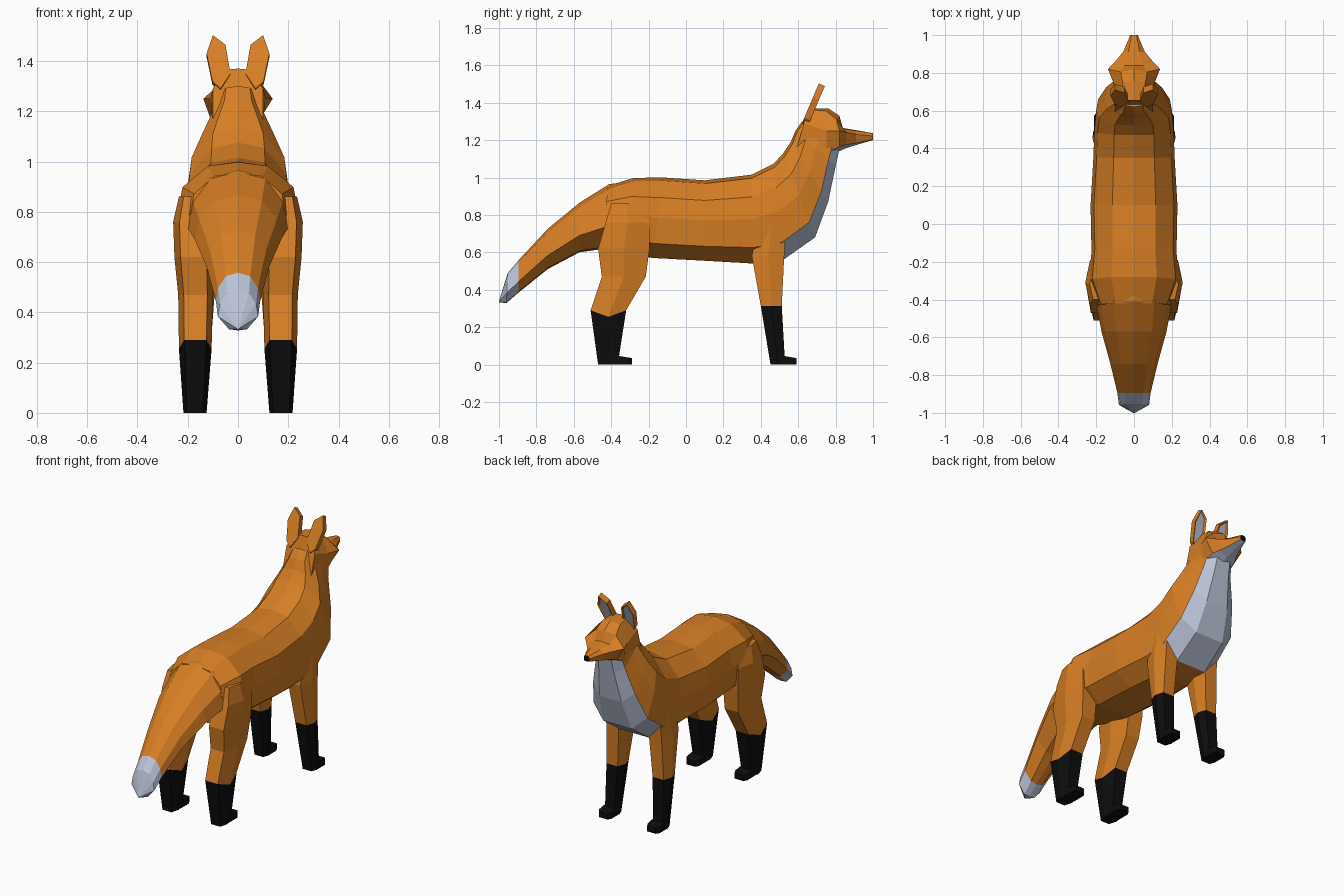
import bpy, bmesh
from mathutils import Vector

if "Cube" in bpy.data.objects:
    bpy.data.objects.remove(bpy.data.objects["Cube"])


def material(name, rgb):
    m = bpy.data.materials.new(name)
    m.diffuse_color = (*rgb, 1)
    m.use_nodes = True
    m.node_tree.nodes["Principled BSDF"].inputs["Base Color"].default_value = m.diffuse_color
    return m


ORANGE, PALE, BLACK = 0, 1, 2
MATS = [material("orange_fur", (0.68, 0.21, 0.018)),
        material("pale_fur", (0.50, 0.55, 0.68)),
        material("black_fur", (0.004, 0.004, 0.004))]


def finish(name, bm):
    bmesh.ops.recalc_face_normals(bm, faces=bm.faces)
    mesh = bpy.data.meshes.new(name)
    bm.to_mesh(mesh)
    bm.free()
    for m in MATS:
        mesh.materials.append(m)
    ob = bpy.data.objects.new(name, mesh)
    bpy.context.collection.objects.link(ob)
    return ob


def loft(name, rings, paint=lambda seg, k: ORANGE, caps=(ORANGE, ORANGE)):
    """Skin closed rings; paint(segment, side) picks the face colour."""
    bm = bmesh.new()
    vs = [[bm.verts.new(p) for p in r] for r in rings]
    n = len(rings[0])
    for i in range(len(vs) - 1):
        for k in range(n):
            j = (k + 1) % n
            f = bm.faces.new((vs[i][k], vs[i][j], vs[i + 1][j], vs[i + 1][k]))
            f.material_index = paint(i, k)
    for r, c in ((vs[0], caps[0]), (vs[-1], caps[1])):
        bm.faces.new(r).material_index = c
    return finish(name, bm)


def mirrored(half):
    """Full ring from a half ring running top centre to bottom centre."""
    return half + [(-x, y, z) for x, y, z in half[-2:0:-1]]


def under(k, count, width):
    """True for the ring sides nearest the bottom centre."""
    mid = count // 2
    return mid - width <= k < mid + width


# Torso and neck: back point (y, z), belly/chest point (y, z), half width
PROFILE = [(0, 0), (0.5, 0.04), (0.92, 0.25), (1, 0.5), (0.95, 0.82), (0.5, 1), (0, 1)]
TORSO = [(-0.42, 0.955, -0.44, 0.62, 0.19),
         (-0.28, 0.998, -0.32, 0.60, 0.24),
         (-0.12, 1.00, -0.18, 0.57, 0.225),
         (0.10, 0.985, 0.10, 0.555, 0.23),
         (0.35, 1.015, 0.36, 0.54, 0.215),
         (0.47, 1.075, 0.52, 0.56, 0.21),
         (0.52, 1.13, 0.69, 0.68, 0.20),
         (0.56, 1.19, 0.76, 0.87, 0.155),
         (0.585, 1.25, 0.80, 1.06, 0.108),
         (0.62, 1.30, 0.82, 1.15, 0.095)]
rings = [mirrored([(w * a, yb + (yf - yb) * t, zb + (zf - zb) * t) for a, t in PROFILE])
         for yb, zb, yf, zf, w in TORSO]
loft("torso_and_neck", rings,
     lambda s, k: PALE if s >= 5 and under(k, 12, 2) else ORANGE)

# Head and snout, with a black nose on the end face
HEAD = [[(0, .655, 1.37), (.05, .655, 1.365), (.10, .63, 1.29), (.10, .585, 1.13), (0, .58, 1.12)],
        [(0, .76, 1.37), (.06, .75, 1.355), (.11, .75, 1.25), (.095, .75, 1.13), (0, .77, 1.12)],
        [(0, .82, 1.33), (.07, .805, 1.31), (.138, .82, 1.25), (.085, .82, 1.165), (0, .83, 1.145)],
        [(0, .838, 1.265), (.05, .84, 1.26), (.10, .86, 1.24), (.065, .855, 1.175), (0, .85, 1.155)],
        [(0, .91, 1.253), (.03, .91, 1.25), (.058, .91, 1.23), (.045, .91, 1.185), (0, .91, 1.174)],
        [(0, 1, 1.237), (.013, 1, 1.236), (.02, 1, 1.222), (.018, 1, 1.204), (0, 1, 1.20)]]
loft("head", [mirrored(h) for h in HEAD],
     lambda s, k: PALE if s >= 1 and under(k, 8, 1) else ORANGE, (ORANGE, BLACK))

# Tail: top (y, z), bottom (y, z), half width; pale beyond the last bend
TAIL = [(-0.36, 0.97, -0.36, 0.64, 0.19),
        (-0.41, 0.965, -0.43, 0.62, 0.20),
        (-0.57, 0.865, -0.57, 0.60, 0.172),
        (-0.74, 0.725, -0.74, 0.51, 0.125),
        (-0.895, 0.558, -0.895, 0.385, 0.088),
        (-0.953, 0.49, -0.96, 0.328, 0.08),
        (-0.998, 0.345, -1.0, 0.333, 0.006)]
SHAPE = [(0, 0), (0.55, 0.08), (0.9, 0.35), (1, 0.66), (0.45, 0.97), (0, 1)]
rings = [mirrored([(w * a, yt + (yb - yt) * t, zt + (zb - zt) * t) for a, t in SHAPE])
         for yt, zt, yb, zb, w in TAIL]
loft("tail", rings, lambda s, k: PALE if s >= 4 else ORANGE, (ORANGE, PALE))

# Legs: z, back y, front y, inner x, outer x, drop of the side points
HIND = [(0.86, -0.40, -0.24, 0.12, 0.235, 0),
        (0.76, -0.43, -0.19, 0.10, 0.258, 0),
        (0.62, -0.47, -0.195, 0.10, 0.253, 0),
        (0.47, -0.45, -0.215, 0.10, 0.238, 0),
        (0.29, -0.51, -0.32, 0.105, 0.235, 0.035),
        (0.0, -0.47, -0.365, 0.125, 0.217, 0)]
FORE = [(0.80, 0.39, 0.54, 0.10, 0.205, 0),
        (0.58, 0.352, 0.525, 0.085, 0.215, 0),
        (0.313, 0.40, 0.512, 0.105, 0.22, 0),
        (0.0, 0.452, 0.53, 0.125, 0.215, 0)]


def leg(name, rows, side):
    rings = []
    for z, yb, yf, xi, xo, d in rows:
        ym, e = (yb + yf) / 2, (xo - xi) * 0.16
        pts = [(xi + e, yb, z), (xo - e, yb, z), (xo, ym, z - d),
               (xo - e, yf, z), (xi + e, yf, z), (xi, ym, z - d)]
        rings.append([(side * x, y, zz) for x, y, zz in pts])
    last = len(rows) - 2
    loft(name, rings, lambda s, k: BLACK if s == last else ORANGE, (ORANGE, BLACK))


def paw(name, y0, y1, side):
    rings = []
    for y, h, xi, xo in ((y0, 0.052, 0.127, 0.213), (y1 - 0.02, 0.038, 0.127, 0.213),
                         (y1, 0.035, 0.14, 0.20)):
        rings.append([(side * x, y, z) for x, z in ((xi, 0), (xo, 0), (xo, h), (xi, h))])
    loft(name, rings, lambda s, k: BLACK, (BLACK, BLACK))


# Ears: leaning slabs with a pale inset on the forward face
EAR = [(.03, 1.35), (.05, 1.465), (.10, 1.503), (.125, 1.43), (.102, 1.32), (.07, 1.29)]


def ear(name, side):
    bm = bmesh.new()
    back = [Vector((side * x, 0.59 + (z - 1.22) * 0.425, z)) for x, z in EAR]
    front = [p + Vector((0, 0.032, -0.014)) for p in back]
    a, b = [[bm.verts.new(p) for p in row] for row in (back, front)]
    n = len(EAR)
    bm.faces.new(a)
    face = bm.faces.new(b)
    for k in range(n):
        j = (k + 1) % n
        bm.faces.new((a[k], a[j], b[j], b[k]))
    bmesh.ops.recalc_face_normals(bm, faces=bm.faces)
    bmesh.ops.inset_region(bm, faces=[face], thickness=0.012, depth=-0.008)
    face.material_index = PALE
    finish(name, bm)


for label, side in (("right", 1), ("left", -1)):
    leg("hind_leg_" + label, HIND, side)
    leg("front_leg_" + label, FORE, side)
    paw("hind_paw_" + label, -0.40, -0.29, side)
    paw("front_paw_" + label, 0.49, 0.59, side)
    ear("ear_" + label, side)
